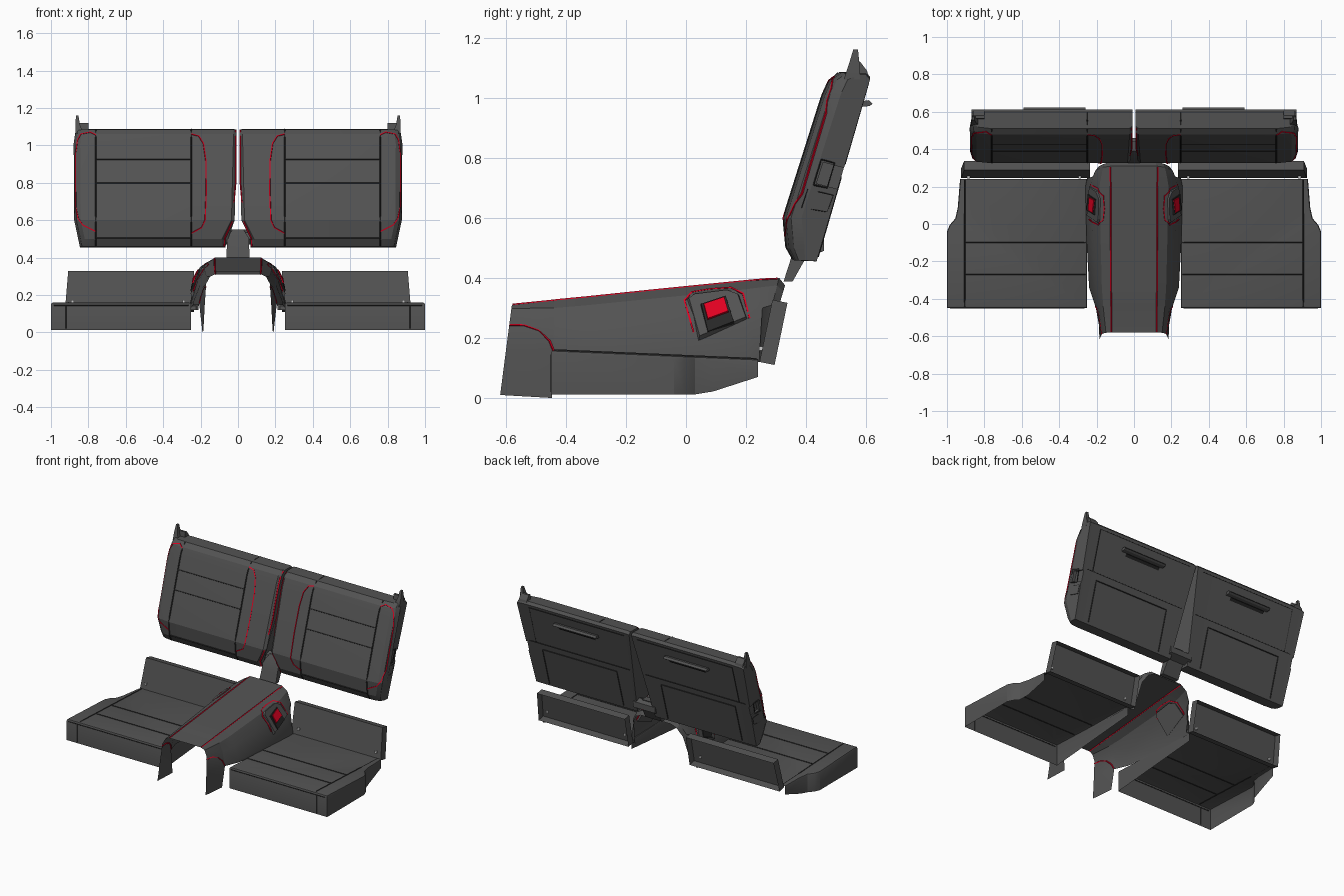
import bpy, bmesh
from mathutils import Vector
from mathutils.bvhtree import BVHTree

if "Cube" in bpy.data.objects:
    bpy.data.objects.remove(bpy.data.objects["Cube"])


def material(name, c):
    m = bpy.data.materials.new(name)
    m.diffuse_color = (*c, 1)
    m.use_nodes = True
    m.node_tree.nodes["Principled BSDF"].inputs["Base Color"].default_value = m.diffuse_color
    return m


GREY = material("dark_grey", (0.085, 0.085, 0.085))
DARK = material("seam_dark", (0.02, 0.02, 0.02))
RED = material("red_trim", (0.75, 0.0, 0.015))
LIGHT = material("light_clip", (0.6, 0.6, 0.6))
parts = []


def mesh(name, verts, faces, mat=GREY):
    me = bpy.data.meshes.new(name)
    me.from_pydata([tuple(v) for v in verts], [], faces)
    bm = bmesh.new()
    bm.from_mesh(me)
    bmesh.ops.recalc_face_normals(bm, faces=bm.faces)
    bm.to_mesh(me)
    bm.free()
    me.materials.append(mat)
    ob = bpy.data.objects.new(name, me)
    bpy.context.collection.objects.link(ob)
    parts.append(ob)
    return ob


def loft(name, sections, closed=True, caps=True, mat=GREY):
    n = len(sections[0])
    faces = []
    for s in range(len(sections) - 1):
        for i in range(n if closed else n - 1):
            j = (i + 1) % n
            faces.append((s * n + i, s * n + j, s * n + n + j, s * n + n + i))
    if caps:
        last = (len(sections) - 1) * n
        faces += [tuple(range(n)), tuple(range(last, last + n))]
    return mesh(name, [p for s in sections for p in s], faces, mat)


def prism(name, profile, x0, x1, mat=GREY):
    return loft(name, [[(x, y, z) for y, z in profile] for x in (x0, x1)], mat=mat)


def tree_of(ob):
    me = ob.data
    return BVHTree.FromPolygons([v.co for v in me.vertices], [p.vertices[:] for p in me.polygons])


def project(tree, p, d):
    return tree.ray_cast(Vector(p) - Vector(d) * 3, Vector(d))[0]


def piping(name, tree, pts, d, mat=DARK, r=0.003):
    """Thin tube along a polyline dropped on to a surface along direction d."""
    path = []
    for a, b in zip(pts, pts[1:]):
        a, b = Vector(a), Vector(b)
        steps = max(2, int((b - a).length / 0.04))
        path += [a.lerp(b, k / steps) for k in range(steps)]
    hits = [h for h in (project(tree, p, d) for p in path + [Vector(pts[-1])]) if h]
    if len(hits) < 2:
        return
    cu = bpy.data.curves.new(name, 'CURVE')
    cu.dimensions = '3D'
    cu.bevel_depth, cu.bevel_resolution = r, 0
    sp = cu.splines.new('POLY')
    sp.points.add(len(hits) - 1)
    for q, h in zip(sp.points, hits):
        q.co = (*h, 1)
    tmp = bpy.data.objects.new(name + "_path", cu)
    bpy.context.collection.objects.link(tmp)
    me = bpy.data.meshes.new_from_object(tmp.evaluated_get(bpy.context.evaluated_depsgraph_get()))
    bpy.data.objects.remove(tmp)
    me.materials.clear()
    me.materials.append(mat)
    ob = bpy.data.objects.new(name, me)
    bpy.context.collection.objects.link(ob)
    parts.append(ob)


def raised_panel(name, tree, yz, height, mat):
    """Plate standing off the console side."""
    n = Vector((0.87, 0, 0.5))
    base = [project(tree, (0, y, z), (-1, 0, 0)) for y, z in yz]
    c = sum(base, Vector()) / len(base)
    top = [c + (b - c) * 0.9 + n * height for b in base]
    return loft(name, [[b - n * 0.01 for b in base], top], mat=mat)


# Backrest (right half, mirrored later)
prof = [(.435, .455), (.36, .458), (.335, .50), (.325, .60), (.455, 1.01), (.478, 1.06), (.51, 1.085),
        (.598, 1.087), (.613, 1.07)]


def ends(z):
    t = min(1, max(0, (.62 - z) / .12))
    return .06 * t, -.035 * min(1, max(0, (.62 - z) / .165)) - .012 * max(0, (z - 1.0) / .085)


sections = []
for x, inset, side in [(.008, .015, 0), (.025, 0, 0), (.25, 0, None), (.76, 0, None), (.845, .008, 1),
                       (.868, .025, 1), (.88, .06, 1)]:
    row = []
    for i, (y, z) in enumerate(prof):
        front = inset if 2 <= i <= 6 else inset * .6 if i == 1 else 0
        dx = 0 if side is None else ends(z)[side]
        row.append((x + dx, y + front, z - (inset * .15 if i >= 6 else 0)))
    sections.append(row)
backrest = loft("backrest", sections)
cutter = prism("latch_cutter", [(.435, .715), (.457, .785), (.53, .765), (.508, .695)], .85, .95)
mod = backrest.modifiers.new("notch", 'BOOLEAN')
mod.operation, mod.object, mod.solver = 'DIFFERENCE', cutter, 'EXACT'
cut = bpy.data.meshes.new_from_object(backrest.evaluated_get(bpy.context.evaluated_depsgraph_get()))
backrest.modifiers.clear()
backrest.data = cut
parts.remove(cutter)
bpy.data.objects.remove(cutter)

# Backrest seams and red piping
bt = tree_of(backrest)
F, B, S, D = (0, 1, 0), (0, -1, 0), (-1, 0, 0), (0, 0, -1)
for k, x in enumerate((.25, .76)):
    piping(f"backrest_seam_{k}", bt, [(x, 0, .462), (x, 0, 1.083)], F, r=.004)
for k, z in enumerate((.925, .80, .505)):
    piping(f"backrest_cross_seam_{k}", bt, [(.25, 0, z), (.76, 0, z)], F, r=.004)
piping("backrest_outer_piping", bt, [(.76, 0, 1.055), (.79, 0, 1.07), (.84, 0, 1.06), (.857, 0, 1.03), (.868, 0, .95),
       (.868, 0, .68), (.855, 0, .61), (.83, 0, .575), (.76, 0, .54)], F, RED, .004)
piping("backrest_inner_piping", bt, [(.25, 0, 1.06), (.21, 0, 1.05), (.185, 0, 1.01), (.172, 0, .92), (.17, 0, .75),
       (.176, 0, .6), (.195, 0, .56), (.25, 0, .53)], F, RED, .004)
piping("backrest_centre_piping", bt, [(.014, 0, 1.08), (.014, 0, .63), (.072, 0, .505), (.075, 0, .46)], F, RED, .005)
piping("backrest_top_seam", bt, [(.25, .50, 0), (.25, .60, 0)], D)
for k, line in enumerate([[(.02, 0, .78), (.86, 0, .78)], [(.17, 0, .47), (.17, 0, .735), (.74, 0, .735), (.74, 0, .47)],
                          [(.05, 0, 1.05), (.78, 0, 1.05), (.78, 0, .78)]]):
    piping(f"back_panel_seam_{k}", bt, line, B)
piping("side_label_outline", bt, [(0, .385, .635), (0, .405, .695), (0, .49, .675), (0, .47, .62), (0, .385, .635)], S, r=.002)
piping("latch_frame", bt, [(0, .425, .71), (0, .45, .795), (0, .54, .77), (0, .515, .69), (0, .425, .71)], S)

# Rear pull handle, top corner guide and its foot
prism("pull_handle", [(.575, .97), (.61, .972), (.622, .98), (.61, .992), (.578, .988)], .26, .59)
piping("handle_slot", bt, [(.29, 0, .96), (.56, 0, .96)], B, r=.014)
loft("belt_guide", [[(.825, .525, 1.06), (.87, .525, 1.06), (.87, .58, 1.06), (.825, .58, 1.06)],
                    [(.845, .542, 1.11), (.87, .542, 1.11), (.87, .578, 1.11), (.845, .578, 1.11)],
                    [(.853, .557, 1.16), (.866, .557, 1.16), (.866, .573, 1.16), (.853, .573, 1.16)]])
prism("belt_guide_foot", [(.56, 1.07), (.565, 1.12), (.58, 1.12), (.603, 1.09), (.608, 1.07)], .80, .86)

# Centre hinge bracket between the backrests
loft("centre_bracket", [[(x0, y0, z), (x1, y0, z), (x1, y1, z), (x0, y1, z)] for x0, x1, y0, y1, z in
     [(0, .063, .325, .355, .388), (0, .06, .345, .39, .45), (0, .06, .36, .42, .50), (0, .03, .39, .44, .55)]])
prism("hinge_boss", [(.41, .47), (.385, .50), (.395, .535), (.43, .55), (.46, .53), (.46, .49)], 0, .085)

# Seat cushion: outline dropped down to an open skirt
outline = [(.25, .24), (.25, -.45), (1.0, -.45), (1.0, -.04), (.985, -.005), (.955, .03), (.942, .09), (.93, .24)]
n = len(outline)
top = [(x, y, .16 - .03 * (y + .45) / .69) for x, y in outline]
low = [(x, y, .012 + max(0, (y - .06) / .18 * .058)) for x, y in outline]
cushion = mesh("seat_cushion", top + low, [tuple(range(n))] + [(i, i + 1, n + i + 1, n + i) for i in range(n - 1)])
bm = bmesh.new()
bm.from_mesh(cushion.data)
rim = [e for e in bm.edges if len(e.link_faces) == 2 and all(v.co.z > .1 for v in e.verts)]
bmesh.ops.bevel(bm, geom=rim, offset=.012, segments=2, affect='EDGES', profile=.5)
bmesh.ops.recalc_face_normals(bm, faces=bm.faces)
bm.to_mesh(cushion.data)
bm.free()
ct = tree_of(cushion)
for k, y in enumerate((-.27, -.10)):
    piping(f"seat_cross_seam_{k}", ct, [(.26, y, 0), (.905, y, 0)], D)
piping("seat_outer_seam", ct, [(.905, .235, 0), (.905, -.44, 0)], D)
piping("seat_front_seam", ct, [(.265, 0, .145), (.985, 0, .145)], F)
piping("seat_corner_seam", ct, [(.92, 0, .145), (.92, 0, .02)], F, r=.002)

# Upright panel behind the cushion: shallow tray open to the rear
fr = [(.235, .245, .12), (.925, .245, .12), (.908, .288, .327), (.235, .288, .327)]
bk = [(.235, .295, .11), (.925, .295, .11), (.908, .338, .317), (.235, .338, .317)]
mesh("rear_upright_panel", fr + bk, [(0, 1, 2, 3)] + [(i, (i + 1) % 4, 4 + (i + 1) % 4, 4 + i) for i in range(4)])
for k, x in enumerate((.29, .885)):
    prism(f"clip_{k}", [(.243, .158), (.243, .172), (.262, .172), (.262, .158)], x - .007, x + .007, LIGHT)

# Centre console tunnel: half sections lofted front to rear, y leans with height
rows = [(-.58, .13, [(0, .31), (.125, .31), (.15, .298), (.17, .26), (.177, .16), (.185, .01)]),
        (-.44, .02, [(0, .324), (.127, .324), (.165, .30), (.19, .24), (.205, .155), (.19, 0)]),
        (-.435, .02, [(0, .325), (.127, .325), (.165, .30), (.19, .24), (.207, .16), (.207, .15)]),
        (-.34, 0, [(0, .334), (.128, .334), (.172, .308), (.205, .25), (.24, .16), (.24, .145)]),
        (-.10, 0, [(0, .359), (.13, .359), (.178, .332), (.218, .27), (.253, .155), (.253, .13)]),
        (.20, 0, [(0, .389), (.13, .389), (.185, .362), (.23, .28), (.26, .14), (.26, .12)]),
        (.26, .06, [(0, .395), (.125, .395), (.175, .37), (.22, .30), (.25, .14), (.25, .12)]),
        (.31, .25, [(0, .40), (.12, .40), (.165, .375), (.205, .31), (.225, .14), (.225, .12)]),
        (.33, .3, [(0, .375), (.115, .375), (.155, .355), (.19, .30), (.21, .14), (.21, .12)])]
console = loft("centre_console", [[(x, y - lean * (pts[0][1] - z), z) for x, z in pts] for y, lean, pts in rows],
               closed=False, caps=False)
kt = tree_of(console)
piping("console_top_piping", kt, [(.122, -.578, 0), (.126, .305, 0)], D, RED, .004)
piping("console_leg_piping", kt, [(0, -.588, .243), (0, -.54, .242), (0, -.49, .225), (0, -.455, .19), (0, -.44, .155)],
       S, RED, .004)

# Buckle pocket on the console side
raised_panel("buckle_bezel", kt, [(.0, .33), (.02, .345), (.14, .36), (.18, .345), (.21, .26), (.04, .19)], .012, GREY)
raised_panel("buckle_plate", kt, [(.045, .31), (.135, .34), (.165, .245), (.07, .208)], .015, DARK)
raised_panel("buckle_button", kt, [(.055, .307), (.13, .332), (.145, .28), (.07, .252)], .019, RED)
piping("buckle_piping", kt, [(0, .025, .22), (0, -.005, .325), (0, .02, .352), (0, .08, .362), (0, .15, .367),
       (0, .19, .347), (0, .212, .265)], S, RED, .004)

# Mirror every part to the left, then smooth shallow angles
bpy.ops.object.select_all(action='DESELECT')
for ob in parts:
    ob.select_set(True)
    m = ob.modifiers.new("mirror", 'MIRROR')
    m.use_axis[0] = True
    m.merge_threshold = .0005
bpy.context.view_layer.objects.active = backrest
bpy.ops.object.shade_smooth_by_angle(angle=.4)
